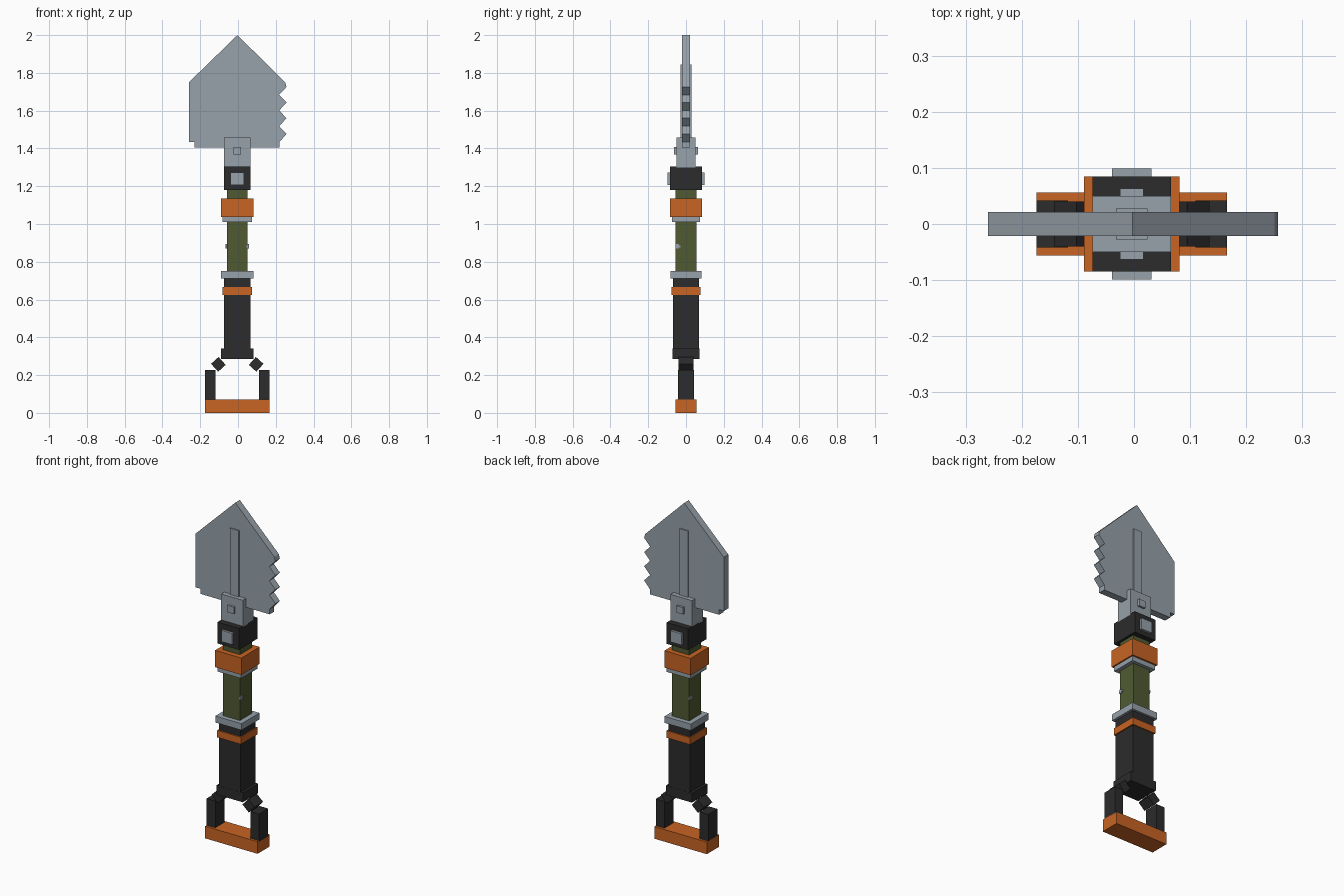
import bpy
import bmesh
from math import radians
from mathutils import Matrix

if "Cube" in bpy.data.objects:
    bpy.data.objects.remove(bpy.data.objects["Cube"], do_unlink=True)

CX = -0.004  # centre line of the shaft


def material(name, r, g, b):
    m = bpy.data.materials.new(name)
    m.use_nodes = True
    m.diffuse_color = (r, g, b, 1)
    m.node_tree.nodes["Principled BSDF"].inputs["Base Color"].default_value = (r, g, b, 1)
    return m


steel = material("steel grey", 0.31, 0.36, 0.40)
orange = material("orange", 0.58, 0.127, 0.017)
black = material("black rubber", 0.025, 0.025, 0.026)
olive = material("olive green", 0.08, 0.102, 0.032)


def finish(name, bm, mat):
    bmesh.ops.recalc_face_normals(bm, faces=bm.faces)
    mesh = bpy.data.meshes.new(name)
    bm.to_mesh(mesh)
    bm.free()
    mesh.materials.append(mat)
    ob = bpy.data.objects.new(name, mesh)
    bpy.context.collection.objects.link(ob)
    return ob


def box(name, mat, half_x, half_y, low, high, x=CX, y=0, tilt=0):
    """Box given by half widths and its bottom and top heights."""
    bm = bmesh.new()
    bmesh.ops.create_cube(bm, size=1)
    bm.transform(Matrix.Translation((x, y, (low + high) / 2))
                 @ Matrix.Rotation(radians(tilt), 4, 'Y')
                 @ Matrix.Diagonal((2 * half_x, 2 * half_y, high - low, 1)))
    return finish(name, bm, mat)


# Blade: pointed plate with a sawtooth edge on one side
outline = [(-0.003, 2.0), (-0.26, 1.75), (-0.26, 1.435), (-0.23, 1.435),
           (-0.23, 1.405), (0.22, 1.405), (0.22, 1.435)]
for i in range(4):
    z = 1.477 + i * 0.083
    outline.append((0.257, z))
    outline.append((0.218, z + 0.041) if i < 3 else (0.25, 1.75))
bm = bmesh.new()
face = bm.faces.new([bm.verts.new((x, -0.021, z)) for x, z in outline])
extruded = bmesh.ops.extrude_face_region(bm, geom=[face])
bmesh.ops.translate(bm, vec=(0, 0.042, 0),
                    verts=[g for g in extruded["geom"] if isinstance(g, bmesh.types.BMVert)])
finish("blade", bm, steel)

# Blade mount
box("blade_spine", steel, 0.028, 0.028, 1.41, 1.845)
box("blade_socket", steel, 0.07, 0.05, 1.30, 1.457)
box("socket_bolt", steel, 0.021, 0.063, 1.368, 1.408)
box("hinge_block", black, 0.07, 0.085, 1.18, 1.305)
box("hinge_plate", steel, 0.035, 0.099, 1.206, 1.272)

# Shaft and its rings
box("shaft", olive, 0.055, 0.055, 0.73, 1.19)
box("upper_collar", orange, 0.085, 0.085, 1.037, 1.136)
box("collar_washer", steel, 0.077, 0.075, 1.01, 1.037)
box("lower_ring", steel, 0.085, 0.083, 0.712, 0.75)
box("grip_sleeve", black, 0.07, 0.07, 0.29, 0.712)
box("sleeve_band", orange, 0.077, 0.077, 0.625, 0.666)
box("sleeve_end", black, 0.085, 0.071, 0.285, 0.34)

# Small lock pins on opposite shaft corners
for side, label in ((1, "left"), (-1, "right")):
    px, py = CX + side * 0.055, -side * 0.045
    box(label + "_pin_head", steel, 0.006, 0.007, 0.869, 0.893, px, py)
    box(label + "_pin_tail", steel, 0.005, 0.014, 0.876, 0.886, px, py + side * 0.003)

# Handle
for side, label in ((1, "left"), (-1, "right")):
    box(label + "_handle_link", black, 0.027, 0.04, 0.229, 0.285, CX + side * 0.1, 0, side * 42)
    box(label + "_handle_post", black, 0.028, 0.042, 0.065, 0.228, CX + side * 0.142)
box("handle_bar", orange, 0.17, 0.056, 0, 0.071)
